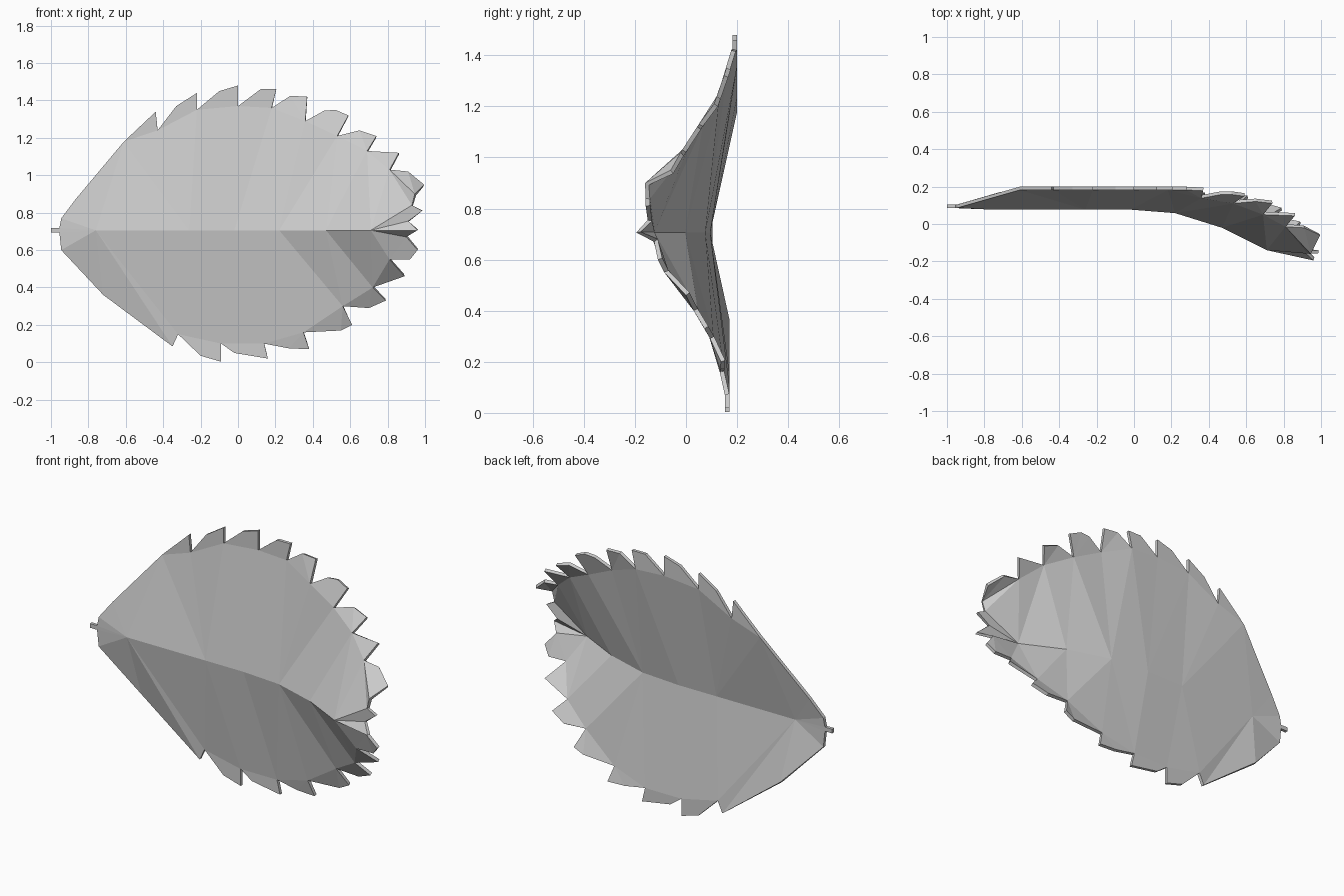
import bpy
from mathutils import Vector
from mathutils.geometry import delaunay_2d_cdt

# Serrated outline (x, z), stem to tip, for each half of the blade
upper = [(-1, .718), (-.955, .718), (-.945, .77), (-.87, .87), (-.61, 1.18), (-.44, 1.34), (-.43, 1.24),
         (-.33, 1.37), (-.22, 1.44), (-.22, 1.35), (-.1, 1.45), (0, 1.48), (0, 1.37),
         (.12, 1.46), (.205, 1.46), (.18, 1.36), (.28, 1.425), (.37, 1.42), (.36, 1.29),
         (.46, 1.345), (.52, 1.35), (.59, 1.32), (.53, 1.21), (.65, 1.24), (.74, 1.21),
         (.69, 1.13), (.86, 1.12), (.81, 1.03), (.91, 1.02), (.995, .95), (.945, .9),
         (.93, .84), (.985, .81), (.91, .755)]
lower = [(-1, .694), (-.955, .694), (-.945, .6), (-.72, .36), (-.35, .085), (-.32, .15), (-.2, .035),
         (-.09, .003), (-.09, .1), (-.02, .05), (.16, .02), (.14, .1), (.27, .075),
         (.38, .07), (.35, .16), (.55, .17), (.61, .2), (.56, .3), (.7, .29), (.79, .33),
         (.72, .4), (.89, .46), (.81, .55), (.92, .55), (.96, .6), (.9, .67)]
tip = [(.96, .706)]
rib = [(-.76, .706), (-.26, .706), (-.02, .706), (.22, .706), (.47, .706), (.71, .706)]

# Depth tables: along x near the stem, by height where the blade curls forward
rib_y = [(-.76, .077), (-.02, .077), (.22, .058), (.47, -.02), (.71, -.14), (.96, -.195)]
up_x = [(-1, .085), (-.95, .085), (-.61, .182), (.3, .182)]
up_z = [(.755, -.15), (.81, -.158), (.9, -.16), (.95, -.06), (1.03, -.015), (1.13, .05),
        (1.21, .11), (1.34, .155), (1.43, .18)]
low_x = [(-1, .085), (-.95, .085), (-.72, .153), (.3, .153)]
low_z = [(.07, .152), (.16, .132), (.2, .137), (.3, .09), (.4, .03), (.46, 0),
         (.55, -.085), (.6, -.11), (.67, -.125)]


def sample(table, t):
    if t <= table[0][0]:
        return table[0][1]
    for (a, va), (b, vb) in zip(table, table[1:]):
        if t <= b:
            return va + (vb - va) * (t - a) / (b - a)
    return table[-1][1]


def depth(x, z):
    if abs(z - .706) < .001:
        return sample(rib_y, x)
    by_x, by_z = (up_x, up_z) if z > .706 else (low_x, low_z)
    return sample(by_x, x) if x < .3 else sample(by_z, z)


# Triangulated blade with the midrib and two lower veins as fixed creases
loop = lower + tip + upper[::-1]
n = len(loop)
points = loop + rib
edges = [(i, (i + 1) % n) for i in range(n)]
edges += [(n + i, n + i + 1) for i in range(len(rib) - 1)] + [(n + len(rib) - 1, len(lower))]
edges += [(points.index(a), points.index(b)) for a, b in
          [((-.76, .706), (-.35, .085)), ((-.26, .706), (.14, .1))]]
verts, _, faces, *_ = delaunay_2d_cdt([Vector(p) for p in points], edges, [], 1, 1e-5)
coords = [(v.x, depth(v.x, v.y), v.y) for v in verts]

mesh = bpy.data.meshes.new("leaf_blade")
mesh.from_pydata(coords, [], [list(f) for f in faces])
mesh.update()
if sum(p.normal.y * p.area for p in mesh.polygons) > 0:
    mesh.flip_normals()
leaf = bpy.data.objects.new("leaf_blade", mesh)
bpy.context.collection.objects.link(leaf)

# Thin leaf thickness, added toward the back
solid = leaf.modifiers.new("thickness", 'SOLIDIFY')
solid.thickness = .018
solid.offset = -1
